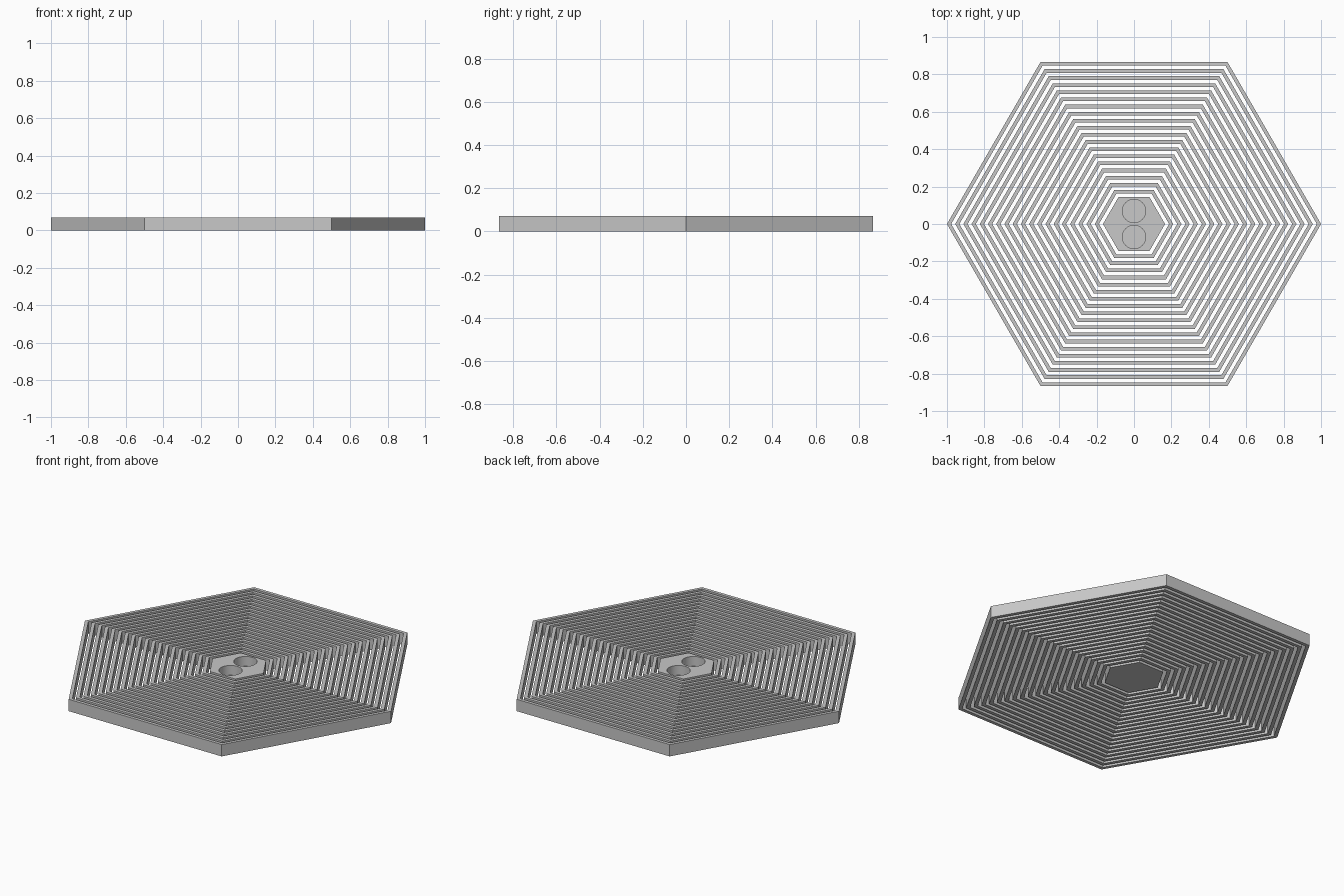
import bpy
import bmesh
from math import cos, sin, pi

if "Cube" in bpy.data.objects:
    bpy.data.objects.remove(bpy.data.objects["Cube"], do_unlink=True)

HEIGHT = 0.07
RINGS = 19
HUB_RADIUS = 0.166
STEP = (1 - HUB_RADIUS) / RINGS      # corner-to-corner spacing
WALL = STEP * 0.51                   # ring thickness along the corner radius
HOLE_RADIUS = 0.0625
HOLE_OFFSET = 0.0695
HOLE_FLOOR = 0.015

grey = bpy.data.materials.new("light grey")
grey.use_nodes = True
colour = (0.58, 0.58, 0.58, 1)
grey.diffuse_color = colour
grey.node_tree.nodes["Principled BSDF"].inputs["Base Color"].default_value = colour


def make_object(name, bm):
    bmesh.ops.recalc_face_normals(bm, faces=bm.faces)
    mesh = bpy.data.meshes.new(name)
    bm.to_mesh(mesh)
    bm.free()
    mesh.materials.append(grey)
    obj = bpy.data.objects.new(name, mesh)
    bpy.context.collection.objects.link(obj)
    return obj


def loop(bm, radius, z, sides=6, y=0):
    angles = [2 * pi * i / sides for i in range(sides)]
    return [bm.verts.new((radius * cos(a), y + radius * sin(a), z)) for a in angles]


def bridge(bm, a, b):
    for i in range(len(a)):
        j = (i + 1) % len(a)
        bm.faces.new((a[i], a[j], b[j], b[i]))


def prism(name, radius, z0, z1, sides=6, y=0):
    bm = bmesh.new()
    low, high = loop(bm, radius, z0, sides, y), loop(bm, radius, z1, sides, y)
    bridge(bm, low, high)
    bm.faces.new(low)
    bm.faces.new(high)
    return make_object(name, bm)


def hex_ring(name, outer):
    bm = bmesh.new()
    inner = outer - WALL
    section = [loop(bm, r, z) for r, z in
               ((outer, 0), (outer, HEIGHT), (inner, HEIGHT), (inner, 0))]
    for k in range(4):
        bridge(bm, section[k], section[(k + 1) % 4])
    return make_object(name, bm)


# Concentric hexagonal walls
for n in range(RINGS):
    hex_ring(f"hexagon_ring_{n + 1}", 1 - n * STEP)

# Solid hub with two blind round pockets
hub = prism("center_hub", HUB_RADIUS, 0, HEIGHT)
for side in (-1, 1):
    cutter = prism("pocket_cutter", HOLE_RADIUS, HOLE_FLOOR, HEIGHT + 0.05,
                   48, side * HOLE_OFFSET)
    cutter.hide_render = True
    mod = hub.modifiers.new("pocket", "BOOLEAN")
    mod.operation = "DIFFERENCE"
    mod.solver = "EXACT"
    mod.object = cutter
    bpy.context.view_layer.objects.active = hub
    bpy.ops.object.modifier_apply(modifier=mod.name)
    bpy.data.objects.remove(cutter, do_unlink=True)

# Smooth pocket walls, crisp edges elsewhere
bpy.ops.object.select_all(action="DESELECT")
hub.select_set(True)
bpy.context.view_layer.objects.active = hub
bpy.ops.object.shade_smooth_by_angle()
